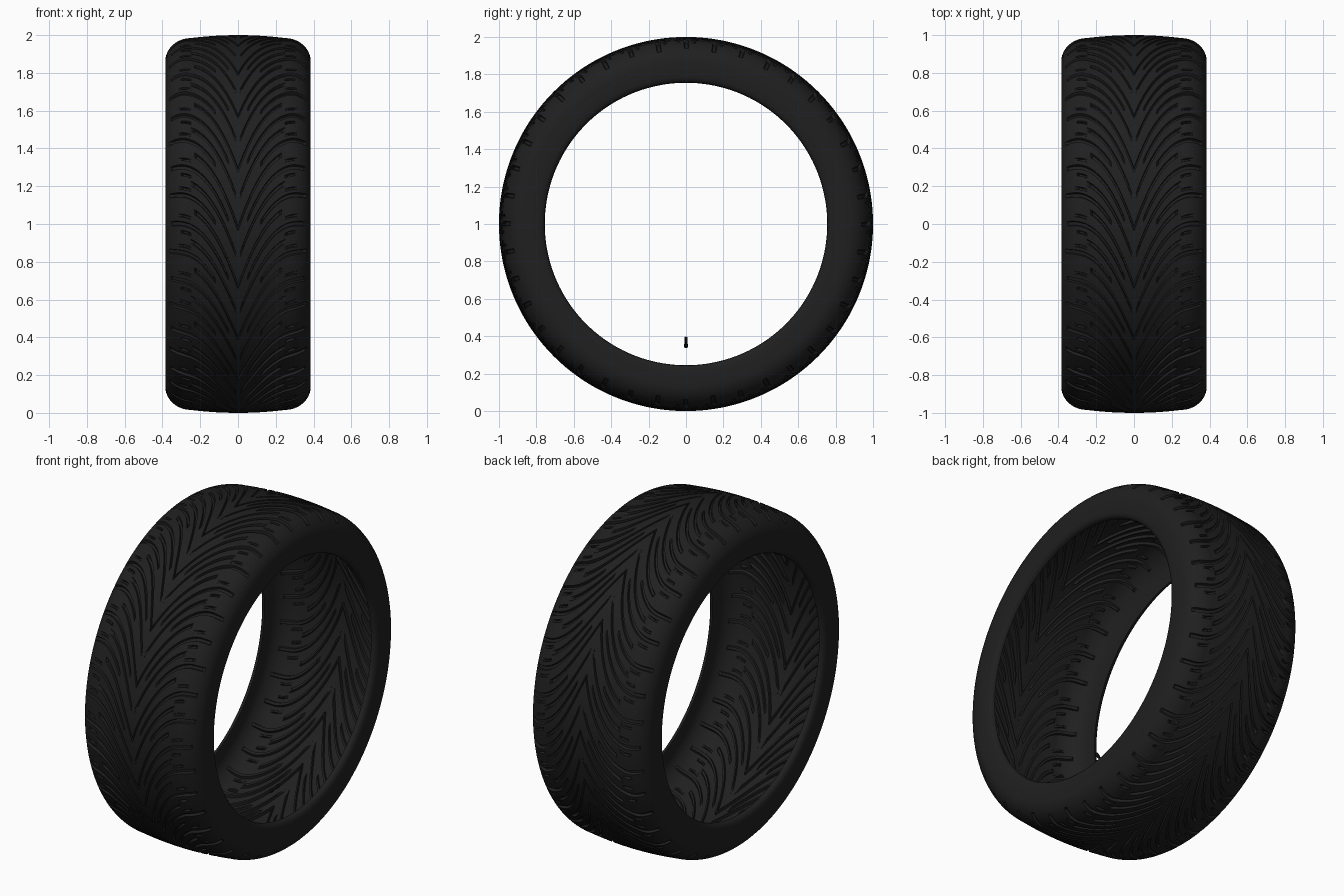
import bpy, bmesh, math
from mathutils import Vector

if "Cube" in bpy.data.objects:
    bpy.data.objects.remove(bpy.data.objects["Cube"])

PITCHES = 20      # tread repeats around the tyre
DEPTH = 0.016     # groove depth

# One tread pitch: (position in pitch, width, inner |x|, outer |x|)
GROOVES = [
    (0.08, 0.085, -0.02, 0.23), (0.22, 0.05, 0.26, 0.305),
    (0.36, 0.08, 0.05, 0.355), (0.50, 0.05, 0.25, 0.30),
    (0.62, 0.085, 0.015, 0.245), (0.74, 0.05, 0.26, 0.305),
    (0.86, 0.08, 0.12, 0.36),
]


def material(name, v):
    m = bpy.data.materials.new(name)
    m.diffuse_color = (v, v, v, 1)
    m.use_nodes = True
    m.node_tree.nodes["Principled BSDF"].inputs["Base Color"].default_value = m.diffuse_color
    return m


def finish(bm, name, mat):
    me = bpy.data.meshes.new(name)
    bm.to_mesh(me)
    bm.free()
    ob = bpy.data.objects.new(name, me)
    bpy.context.collection.objects.link(ob)
    me.materials.append(mat)
    bpy.ops.object.select_all(action='DESELECT')
    bpy.context.view_layer.objects.active = ob
    ob.select_set(True)
    bpy.ops.object.shade_smooth_by_angle(angle=math.radians(35))
    return ob


def half_profile():
    # crown, rounded shoulder, sidewall and bead as (x, radius)
    pts = [(0.25 * i / 25, 1 - 0.25 * (0.25 * i / 25) ** 2) for i in range(25)]
    for i in range(17):
        a = math.pi / 2 * i / 16
        pts.append((0.25 + 0.135 * math.sin(a), 0.86 + 0.124 * math.cos(a)))
    return pts + [(0.385, 0.82), (0.383, 0.785), (0.378, 0.768),
                  (0.368, 0.758), (0.352, 0.755)]


def sweep(x):
    # the V-shaped course every groove follows, steep at centre, lateral at shoulder
    return 0.43 * (1 - max(0.0, 1 - x / 0.32) ** 2.2)


def groove_depth(x, start, end):
    t = min((x - start) / 0.012, (end - x) / 0.012, 1)
    return DEPTH * max(0.0, t)


rubber = material("rubber", 0.014)
dark = material("valve_black", 0.006)

# Tyre shell: mesh rows run along the grooves so that their edges stay crisp
half = half_profile()
profile = [(-x, r) for x, r in half[:0:-1]] + half
bm = bmesh.new()
rows = []
for p in range(PITCHES):
    for pos, width, start, end in GROOVES:
        for off, deep in ((-0.5, 0), (-0.33, 1), (0.33, 1), (0.5, 0)):
            base = (p + pos + off * width) / PITCHES * 2 * math.pi
            row = []
            for k, (x, r) in enumerate(profile):
                ax = abs(x)
                t = base - sweep(ax)
                if r > 0.87:
                    r -= deep * groove_depth(ax, start, end)
                row.append(bm.verts.new((x, -r * math.sin(t), 1 + r * math.cos(t))))
            rows.append(row)
for i, a in enumerate(rows):
    b = rows[(i + 1) % len(rows)]
    for j in range(len(a) - 1):
        bm.faces.new((a[j], b[j], b[j + 1], a[j + 1]))
finish(bm, "tyre", rubber)

# Valve stem: lathe profile (distance along axis, radius), leaning outward
origin = Vector((0.215, 0, 0.345))
axis = Vector((0.06, 0, 0.052)).normalized()
side = Vector((0, 1, 0))
other = axis.cross(side)
bm = bmesh.new()
rings = []
for d, r in [(0, 0.011), (0.015, 0.011), (0.02, 0.007), (0.045, 0.007),
             (0.046, 0.009), (0.07, 0.009), (0.073, 0.006)]:
    rings.append([bm.verts.new(origin + axis * d + side * r * math.cos(a) + other * r * math.sin(a))
                  for a in [2 * math.pi * k / 16 for k in range(16)]])
for a, b in zip(rings, rings[1:]):
    for k in range(16):
        n = (k + 1) % 16
        bm.faces.new((a[k], a[n], b[n], b[k]))
bm.faces.new(rings[0][::-1])
bm.faces.new(rings[-1])
bmesh.ops.recalc_face_normals(bm, faces=bm.faces)
finish(bm, "valve_stem", dark)
